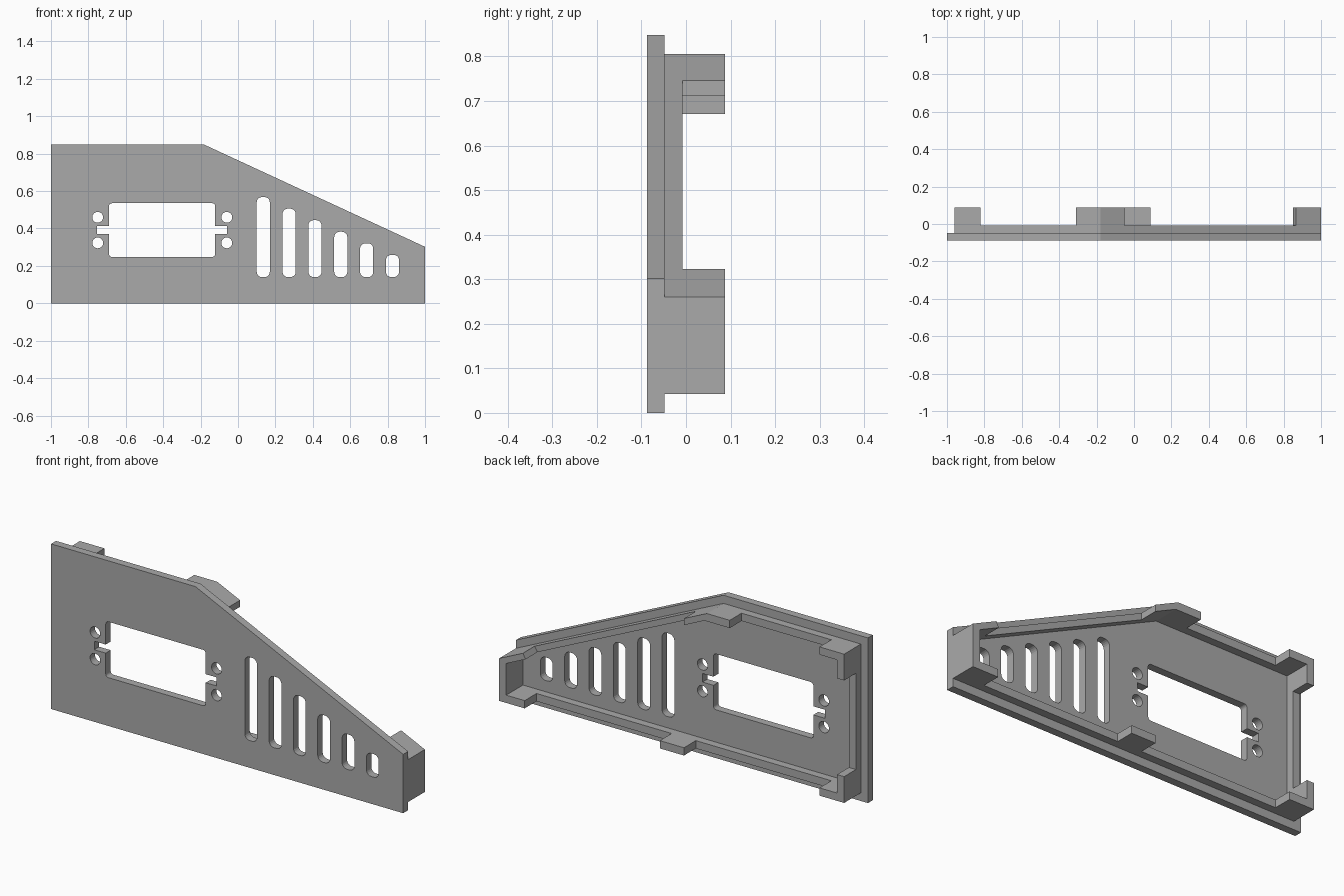
import bpy, bmesh, math

old = bpy.data.objects.get("Cube")
if old:
    bpy.data.objects.remove(old, do_unlink=True)

grey = bpy.data.materials.new("plain grey")
grey.use_nodes = True
COLOUR = (0.4, 0.4, 0.4, 1)
grey.diffuse_color = COLOUR
grey.node_tree.nodes["Principled BSDF"].inputs["Base Color"].default_value = COLOUR


def plate(name, outlines, y0, y1):
    """Extrude closed x-z outlines (the first is outer, the rest are holes) from y0 to y1."""
    curve = bpy.data.curves.new(name, "CURVE")
    curve.dimensions = "2D"
    curve.fill_mode = "BOTH"
    curve.extrude = (y1 - y0) / 2
    for pts in outlines:
        spline = curve.splines.new("POLY")
        spline.points.add(len(pts) - 1)
        for p, (x, z) in zip(spline.points, pts):
            p.co = (x, z, 0, 1)
        spline.use_cyclic_u = True
    temp = bpy.data.objects.new(name + "_outline", curve)
    bpy.context.collection.objects.link(temp)
    bpy.context.view_layer.update()
    graph = bpy.context.evaluated_depsgraph_get()
    mesh = bpy.data.meshes.new_from_object(temp.evaluated_get(graph))
    bpy.data.objects.remove(temp, do_unlink=True)
    bpy.data.curves.remove(curve)

    # Weld the caps to the walls and stand the plate upright
    bm = bmesh.new()
    bm.from_mesh(mesh)
    bmesh.ops.remove_doubles(bm, verts=bm.verts, dist=1e-5)
    for v in bm.verts:
        x, z, d = v.co
        v.co = (x, (y0 + y1) / 2 - d, z)
    bmesh.ops.recalc_face_normals(bm, faces=bm.faces)
    for f in bm.faces:
        f.smooth = False
        f.material_index = 0
    bm.to_mesh(mesh)
    bm.free()
    mesh.materials.clear()
    mesh.materials.append(grey)
    mesh.name = name
    obj = bpy.data.objects.new(name, mesh)
    bpy.context.collection.objects.link(obj)
    return obj


def arc(cx, cz, r, start, sweep, steps):
    return [(cx + r * math.cos(math.radians(start + sweep * i / steps)),
             cz + r * math.sin(math.radians(start + sweep * i / steps)))
            for i in range(steps + 1)]


def rounded(x0, x1, z0, z1, r):
    """Four corner arcs, starting at the lower right and going anticlockwise."""
    return [arc(x1 - r, z0 + r, r, -90, 90, 5), arc(x1 - r, z1 - r, r, 0, 90, 5),
            arc(x0 + r, z1 - r, r, 90, 90, 5), arc(x0 + r, z0 + r, r, 180, 90, 5)]


def notch(xa, xb, za, zb):
    return [(xa, za), (xb, za), (xb, zb), (xa, zb)]


# Levels in depth: panel front, panel back, rim back, lug back
FRONT, PANEL, RIM, LUG = -0.088, -0.048, -0.008, 0.088
SLOPE = 0.4627
TOP, LOW, T = 0.806, 0.042, 0.04
IN_TOP, IN_LOW = TOP - T, LOW + T


def outer(x):
    return TOP - SLOPE * (x + 0.18)


def inner(x):
    return IN_TOP - SLOPE * (x + 0.167)


# Panel openings: notched window, screw holes, vent slots
br, tr, tl, bl = rounded(-0.69, -0.122, 0.248, 0.535, 0.016)
window = (br + notch(-0.122, -0.06, 0.37, 0.414) + tr + tl
          + notch(-0.69, -0.755, 0.414, 0.37) + bl)
openings = [window]
for x in (-0.75, -0.06):
    for z in (0.323, 0.46):
        openings.append(arc(x, z, 0.029, 0, 345, 23))
for i in range(6):
    x = 0.135 + 0.1382 * i
    corners = rounded(x - 0.035, x + 0.035, 0.14, 0.568 - 0.0618 * i, 0.028)
    openings.append([p for c in corners for p in c])

panel = [(-1, 0), (1, 0), (1, 0.302), (-0.18, 0.848), (-1, 0.848)]
plate("front_panel", [panel] + openings, FRONT, PANEL)

# Raised rim around the back
rim_out = [(-0.96, LOW), (1, LOW), (1, outer(1)), (-0.18, TOP), (-0.96, TOP)]
rim_in = [(-0.92, IN_LOW), (0.96, IN_LOW), (0.96, inner(0.96)),
          (-0.167, IN_TOP), (-0.92, IN_TOP)]
plate("back_rim", [rim_out, rim_in], PANEL, RIM)

# L-shaped corner lugs on the right-hand end
for name, z, s in (("lower_corner_lug", LOW, 1), ("upper_corner_lug", TOP, -1)):
    plate(name, [[(-0.96, z), (-0.82, z), (-0.82, z + s * T), (-0.92, z + s * T),
                  (-0.92, z + s * 0.135), (-0.96, z + s * 0.135)]], RIM, LUG)

# Bent lug at the peak, tab below it, and the C-shaped lug at the short end
plate("peak_lug", [[(-0.31, TOP), (-0.18, TOP), (-0.05, outer(-0.05)),
                    (-0.05, inner(-0.05)), (-0.167, IN_TOP), (-0.31, IN_TOP)]], RIM, LUG)
plate("lower_tab", [[(-0.05, LOW), (0.087, LOW), (0.087, IN_LOW), (-0.05, IN_LOW)]], RIM, LUG)
plate("end_lug", [[(0.855, LOW), (1, LOW), (1, outer(1)), (0.865, outer(0.865)),
                   (0.85, inner(0.85)), (0.96, inner(0.96)), (0.96, IN_LOW),
                   (0.855, IN_LOW)]], RIM, LUG)
